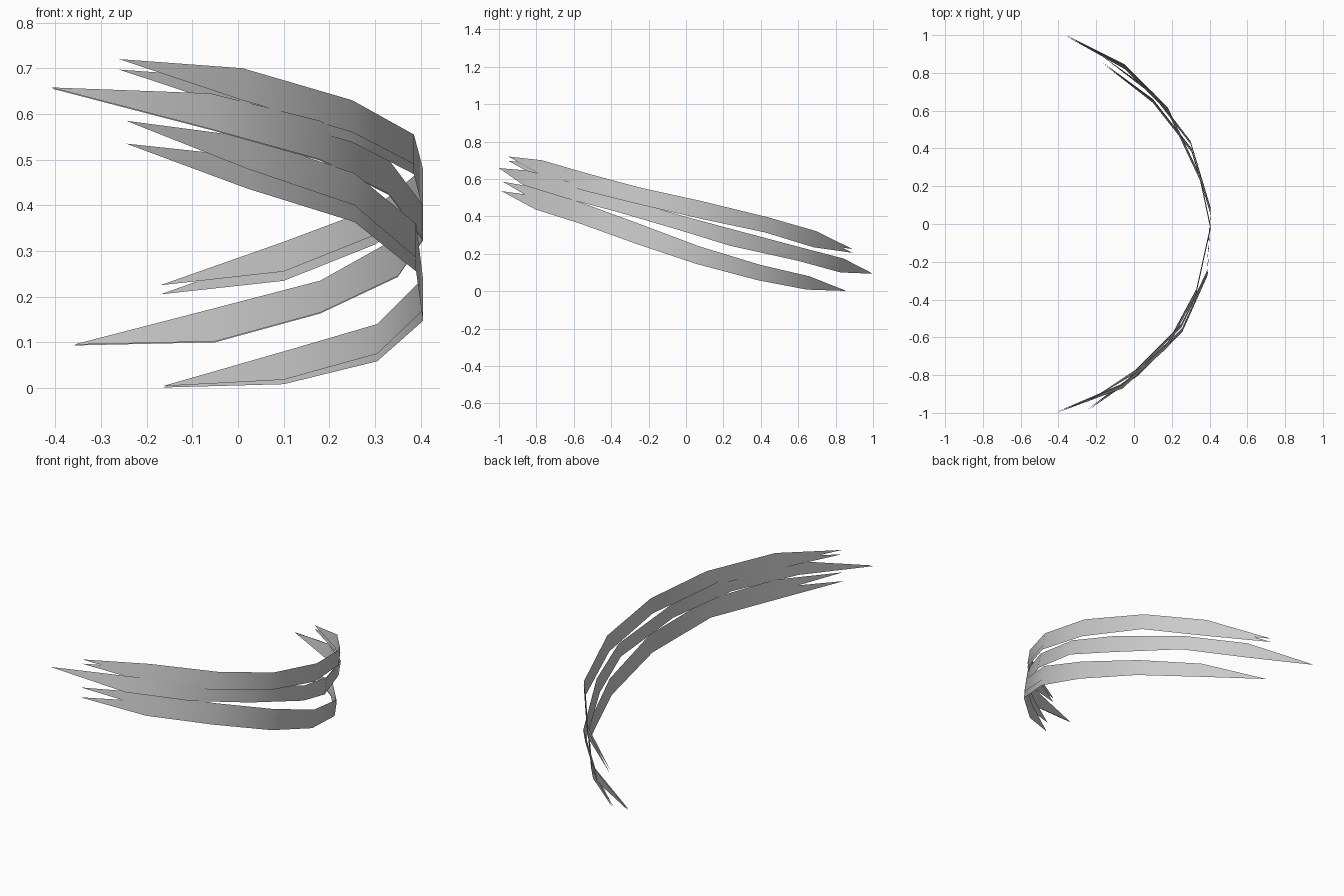
import bpy
import bmesh
import math

# Remove the default cube
default_cube = bpy.data.objects.get("Cube")
if default_cube:
    bpy.data.objects.remove(default_cube, do_unlink=True)

# Single plain steel colour
steel = bpy.data.materials.new("steel_grey")
steel.use_nodes = True
colour = (0.6, 0.6, 0.6, 1)
steel.diffuse_color = colour
steel.node_tree.nodes["Principled BSDF"].inputs["Base Color"].default_value = colour

# The arcs sweep around an axis leaning back by this y per unit of z
LEAN = 0.26


def make_blade(name, path, drop_front=0.0, drop_back=0.0, shift=0.0):
    """Curved ribbon, pointed at both ends; path rows are x, y, top z, bottom z."""
    bm = bmesh.new()
    columns = []
    last = len(path) - 1
    for i, (x, y, top, bottom) in enumerate(path):
        t = i / last
        drop = drop_front * (1 - t) + drop_back * t
        middle = (top + bottom) / 2
        heights = [bottom] if i in (0, last) else [bottom, top]
        columns.append([
            bm.verts.new((x, y + shift + LEAN * (z - drop - middle), z - drop))
            for z in heights
        ])
    # Bridge neighbouring columns, triangles at the tips
    for a, b in zip(columns, columns[1:]):
        bm.faces.new(a[:1] + b + a[:0:-1])
    mesh = bpy.data.meshes.new(name)
    bm.to_mesh(mesh)
    bm.free()
    mesh.materials.append(steel)
    blade = bpy.data.objects.new(name, mesh)
    bpy.context.collection.objects.link(blade)
    bpy.ops.object.select_all(action="DESELECT")
    blade.select_set(True)
    bpy.context.view_layer.objects.active = blade
    bpy.ops.object.shade_smooth_by_angle(angle=math.radians(40))


# Profiles of the three slashes, from front tip to back tip
upper_path = [
    (-.26, -.95, .72, .72), (.01, -.78, .7, .63), (.25, -.54, .63, .56),
    (.385, -.26, .555, .49), (.405, .08, .48, .41), (.3, .43, .395, .335),
    (.1, .69, .32, .255), (-.17, .89, .225, .225),
]
middle_path = [
    (-.41, -1, .658, .658), (-.06, -.86, .645, .567), (.18, -.64, .585, .5),
    (.33, -.36, .5, .425), (.405, -.02, .4, .325), (.35, .24, .33, .245),
    (.18, .6, .235, .165), (-.05, .83, .175, .102), (-.36, .995, .095, .095),
]
lower_path = [
    (-.245, -.98, .585, .585), (.02, -.79, .55, .48), (.255, -.56, .47, .4),
    (.39, -.26, .36, .285), (.405, .06, .24, .17), (.305, .39, .14, .075),
    (.1, .65, .08, .018), (-.165, .85, .004, .004),
]

# Each slash has a main blade and a second layer set slightly lower
slashes = {
    "upper": (upper_path, .023, .02),
    "middle": (middle_path, .002, .002),
    "lower": (lower_path, .05, .003),
}
for label, (path, drop_front, drop_back) in slashes.items():
    make_blade(label + "_blade", path)
    make_blade(label + "_blade_layer", path, drop_front, drop_back, shift=.006)
